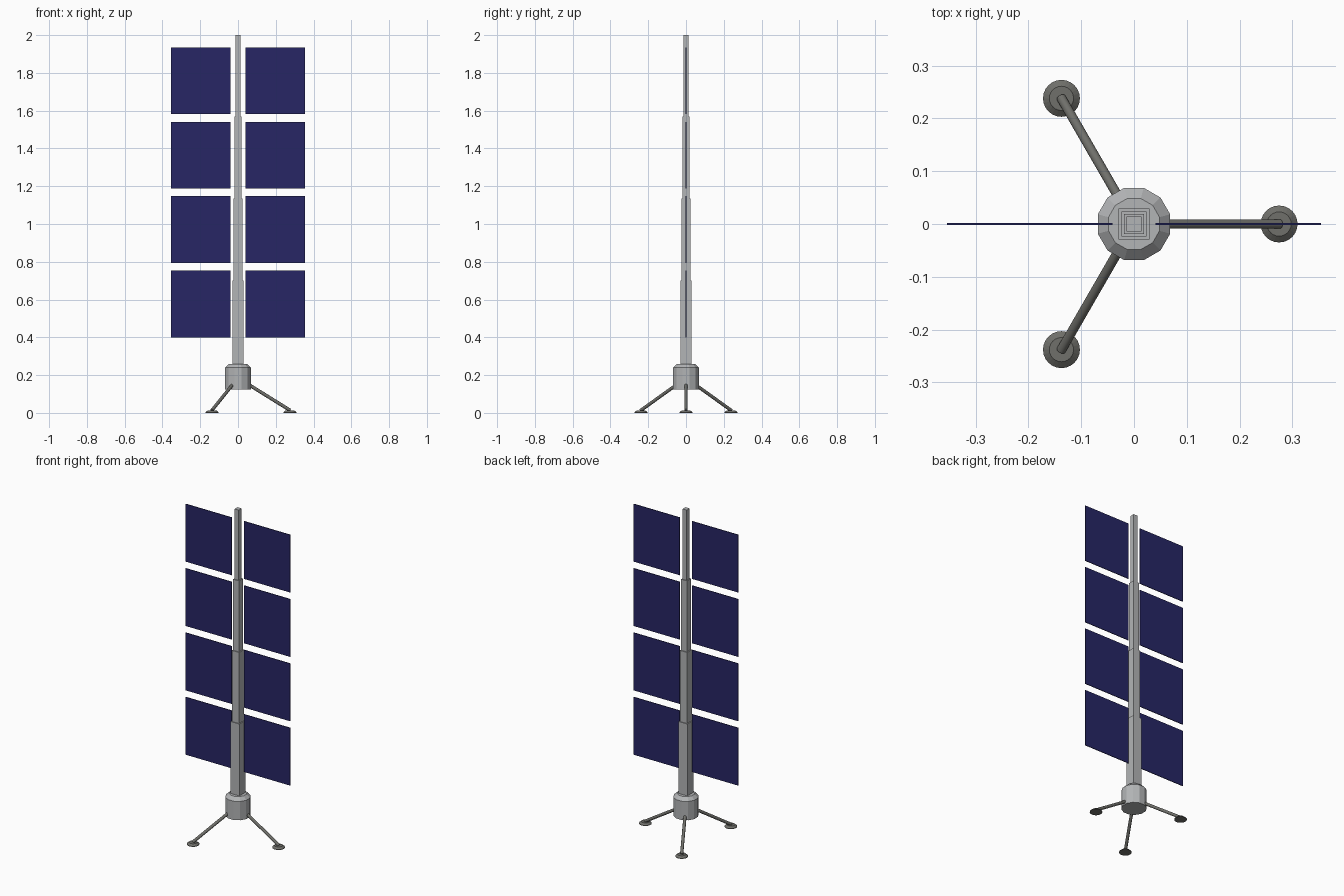
import bpy
from math import cos, sin, pi, radians
from mathutils import Vector

if "Cube" in bpy.data.objects:
    bpy.data.objects.remove(bpy.data.objects["Cube"], do_unlink=True)


def material(name, rgb):
    m = bpy.data.materials.new(name)
    m.use_nodes = True
    m.diffuse_color = (*rgb, 1)
    m.node_tree.nodes["Principled BSDF"].inputs["Base Color"].default_value = (*rgb, 1)
    return m


metal = material("light grey metal", (0.45, 0.46, 0.47))
dark = material("dark grey metal", (0.16, 0.16, 0.145))
cells = material("navy solar cells", (0.02, 0.019, 0.13))


def finish(name, mat):
    ob = bpy.context.object
    ob.name = name
    ob.data.materials.append(mat)
    return ob


def box(name, mat, x0, x1, depth, z0, z1):
    bpy.ops.mesh.primitive_cube_add(size=1, location=((x0 + x1) / 2, 0, (z0 + z1) / 2))
    bpy.context.object.scale = (x1 - x0, depth, z1 - z0)
    bpy.ops.object.transform_apply(location=False, rotation=False)
    return finish(name, mat)


def lathe(name, mat, sides, profile, centre=(0, 0), turn=0.0):
    """Solid of stacked rings from (radius, height) pairs."""
    verts = [(r * cos(turn + 2 * pi * i / sides), r * sin(turn + 2 * pi * i / sides), z)
             for r, z in profile for i in range(sides)]
    faces = [(k * sides + i, k * sides + (i + 1) % sides,
              (k + 1) * sides + (i + 1) % sides, (k + 1) * sides + i)
             for k in range(len(profile) - 1) for i in range(sides)]
    faces += [tuple(reversed(range(sides))), tuple(range(len(verts) - sides, len(verts)))]
    mesh = bpy.data.meshes.new(name)
    mesh.from_pydata(verts, [], faces)
    ob = bpy.data.objects.new(name, mesh)
    ob.location = (*centre, 0)
    mesh.materials.append(mat)
    bpy.context.collection.objects.link(ob)
    return ob


def rod(name, mat, a, b, radius, sides=12):
    a, b = Vector(a), Vector(b)
    bpy.ops.mesh.primitive_cylinder_add(vertices=sides, radius=radius, depth=(b - a).length,
                                        location=(a + b) / 2)
    bpy.context.object.rotation_euler = (b - a).to_track_quat("Z", "Y").to_euler()
    ob = finish(name, mat)
    bpy.ops.object.shade_smooth_by_angle(angle=radians(40))
    return ob


# Twelve-sided hub with a chamfered top
lathe("hub", metal, 12, [(0.071, 0.125), (0.071, 0.24), (0.05, 0.26)], turn=pi / 12)

# Telescoping square mast, each section slimmer than the one below
bottom = 0.25
for i, top in enumerate((0.70, 1.135, 1.57, 2.0)):
    half = 0.029 - 0.005 * i
    box(f"mast_section_{i + 1}", metal, -half, half, 2 * half, bottom, top)
    bottom = top

# Four thin solar panels on each side of the mast
for i in range(4):
    z = 0.4 + 0.394 * i
    for side, s in (("left", 1), ("right", -1)):
        x0, x1 = sorted((0.041 * s, 0.354 * s))
        box(f"solar_panel_{side}_{i + 1}", cells, x0, x1, 0.004, z, z + 0.353)

# Three splayed legs with round feet
for i in range(3):
    a = 2 * pi * i / 3
    c, s = cos(a), sin(a)
    rod(f"leg_{i + 1}", dark, (0.045 * c, 0.045 * s, 0.157), (0.277 * c, 0.277 * s, 0.013), 0.009)
    lathe(f"foot_{i + 1}", dark, 24, [(0.035, 0), (0.035, 0.003), (0.023, 0.013)],
          centre=(0.275 * c, 0.275 * s))
